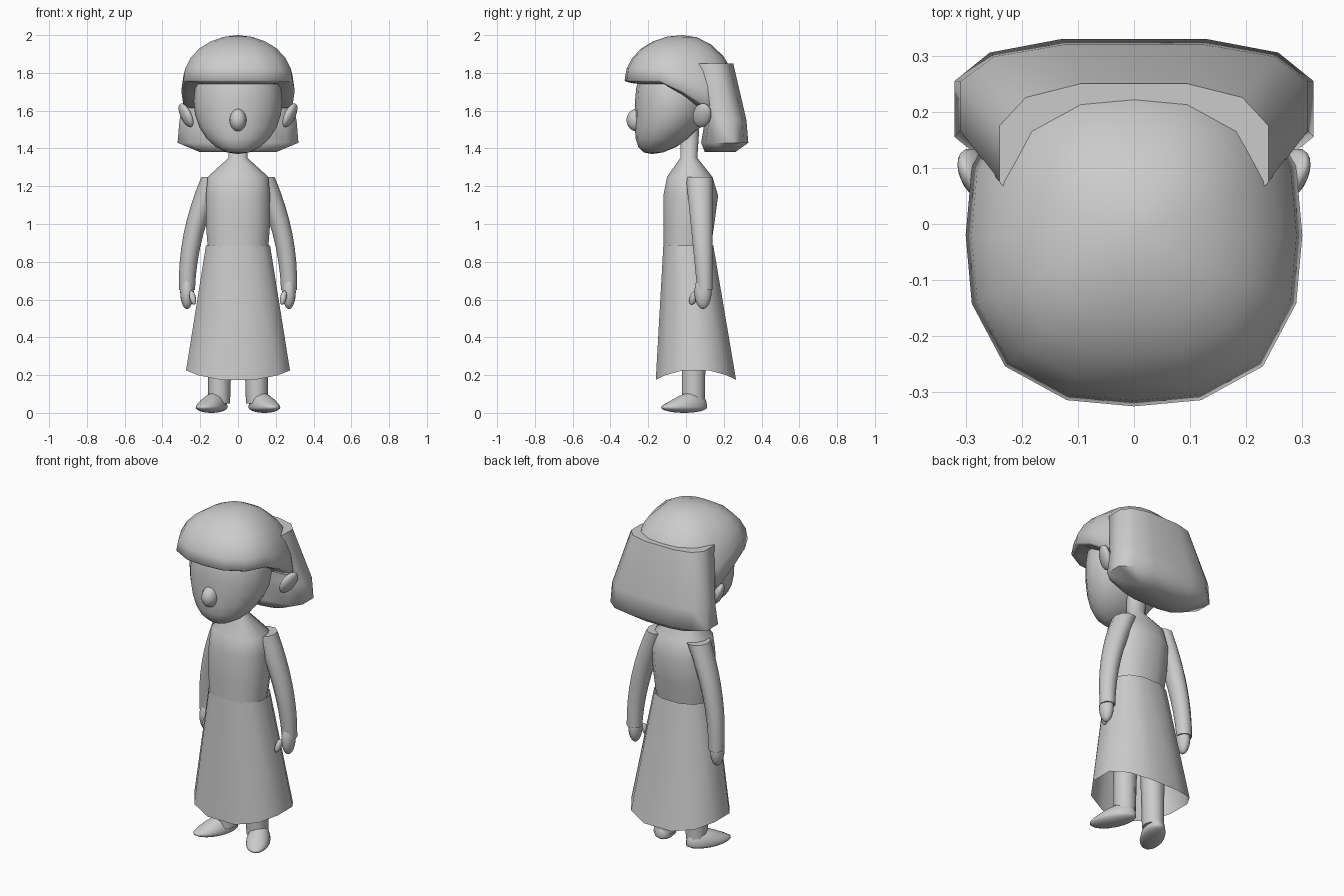
import bpy, bmesh, math
from mathutils import Matrix, Vector

cube = bpy.data.objects.get("Cube")
if cube:
    bpy.data.objects.remove(cube)

grey = bpy.data.materials.new("plain grey")
grey.use_nodes = True
colour = (0.6, 0.6, 0.6, 1)
grey.diffuse_color = colour
grey.node_tree.nodes["Principled BSDF"].inputs["Base Color"].default_value = colour


def finish(name, bm):
    bmesh.ops.recalc_face_normals(bm, faces=bm.faces)
    mesh = bpy.data.meshes.new(name)
    bm.to_mesh(mesh)
    bm.free()
    mesh.materials.append(grey)
    obj = bpy.data.objects.new(name, mesh)
    bpy.context.collection.objects.link(obj)
    bpy.ops.object.select_all(action='DESELECT')
    obj.select_set(True)
    bpy.context.view_layer.objects.active = obj
    bpy.ops.object.shade_smooth_by_angle(angle=math.radians(65))


def ball(name, centre, size, shape=None, tilt=0, roll=0, turn=0):
    """A sphere whose unit points are reshaped by a rule, then sized and placed."""
    bm = bmesh.new()
    bmesh.ops.create_uvsphere(bm, u_segments=16, v_segments=12, radius=1)
    if shape:
        for vert in bm.verts:
            shape(vert.co)
    spin = Matrix.Identity(4)
    for angle, axis in ((tilt, "X"), (roll, "Y"), (turn, "Z")):
        spin = Matrix.Rotation(math.radians(angle), 4, axis) @ spin
    bm.transform(Matrix.Translation(centre) @ spin @ Matrix.Diagonal((*size, 1)))
    finish(name, bm)


def loft(name, rings, sides=12, power=1, capped=True, hem=None):
    """Skin rings given as (height, centre x, front y, back y, half width)."""
    bm = bmesh.new()
    loops = []
    grow = math.cos(math.pi / sides) ** -power
    for z, x, front, back, width in rings:
        loop = []
        for i in range(sides):
            angle = math.tau * (i + 0.5) / sides
            u, v = (math.copysign(abs(c) ** power, c) * grow
                    for c in (math.sin(angle), -math.cos(angle)))
            y = (front + back + v * (back - front)) / 2
            loop.append(bm.verts.new((x + u * width, y, z)))
            if hem and z == rings[-1][0]:
                loop[-1].co.z -= hem(v)
        loops.append(loop)
    for upper, lower in zip(loops, loops[1:]):
        for i in range(sides):
            bm.faces.new((upper[i - 1], upper[i], lower[i], lower[i - 1]))
    if capped:
        bm.faces.new(loops[0])
        bm.faces.new(loops[-1])
    finish(name, bm)


def clamp(value):
    return min(max(value, 0), 1)


def jaw(p):
    # The chin swings forward below the cheeks
    p.y -= 0.55 * min(p.z, 0) ** 2


def fringe(p):
    # Squarer outline, flat underside, lower edge falling behind the temples
    flat = Vector((p.x, p.y))
    if flat.length > 0.001:
        k = 2.6
        squared = (abs(p.x) ** k + abs(p.y) ** k) ** (1 / k)
        p.x, p.y = flat * flat.length / squared
    fall = clamp((p.y + 0.25) / 0.6)
    height = max(p.z, 0)
    p.z = height + 0.12 * min(p.z, 0) - 0.55 * fall * (1 - height)


def shoe(p):
    # Flat sole, instep rising from toe to heel
    p.z = 0.3 + (p.z * (0.7 + 0.5 * p.y) if p.z > 0 else 0.3 * p.z)
    p.z = max(p.z - 0.2 * clamp(0.3 - p.z), 0)


def sole(p):
    rise = (0.7 + 0.5 * p.y) if p.z > 0 else 0.3
    p.z = 0.3 + rise * p.z


# Head and nose
ball("head", (0, -0.07, 1.65), (0.235, 0.2, 0.28), jaw)
ball("nose", (0, -0.26, 1.55), (0.045, 0.055, 0.06))

# Hair: rounded crown with fringe, and a flared bob behind
ball("hair_crown", (0, -0.02, 1.76), (0.3, 0.305, 0.24), fringe)
loft("hair_bob", [
    (1.85, 0, 0, 0.25, 0.24), (1.55, 0, 0.1, 0.32, 0.31),
    (1.43, 0, 0.08, 0.33, 0.32), (1.38, 0, 0.1, 0.26, 0.2)], power=0.7)

# Torso with neck
loft("torso", [
    (1.5, 0, -0.03, 0.07, 0.05), (1.35, 0, -0.03, 0.06, 0.05),
    (1.25, 0, -0.1, 0.14, 0.16), (1.15, 0, -0.12, 0.17, 0.17),
    (1, 0, -0.12, 0.15, 0.17), (0.87, 0, -0.12, 0.13, 0.16)],
    sides=16, power=0.85)

# Skirt: open cone whose hem dips at front and back
loft("skirt", [(0.885, 0, -0.12, 0.145, 0.17), (0.225, 0, -0.16, 0.265, 0.275)],
     power=0.85, capped=False, hem=lambda v: 0.05 * clamp(2.5 * abs(v) - 1.4))

for label, side in (("left", 1), ("right", -1)):
    ball(label + "_ear", (side * 0.275, 0.085, 1.575), (0.026, 0.05, 0.07),
         tilt=-25, roll=side * 20, turn=side * -22)

    # Arm: curves outward from the shoulder and thins towards the wrist
    arm = []
    steps = 8
    for i in range(steps + 1):
        t = i / steps
        x = 0.27 - 0.14 * (1 - t) ** 2
        y = 0.07 + 0.03 * t
        depth = 0.07 - 0.03 * t
        arm.append((1.25 - 0.6 * t, side * x, y - depth, y + depth, 0.06 - 0.02 * t))
    loft(label + "_arm", arm, sides=10)
    ball(label + "_hand", (side * 0.27, 0.09, 0.64), (0.036, 0.045, 0.09))
    ball(label + "_thumb", (side * 0.24, 0.04, 0.61), (0.017, 0.02, 0.04),
         tilt=-20, roll=side * 12)

    # Leg and outward-turned foot
    loft(label + "_leg", [(0.85, side * 0.09, -0.03, 0.11, 0.07),
                          (0.05, side * 0.1, -0.02, 0.1, 0.055)], sides=10)
    ball(label + "_foot", (side * 0.14, -0.01, 0), (0.065, 0.135, 0.1), sole,
         turn=side * 27)
